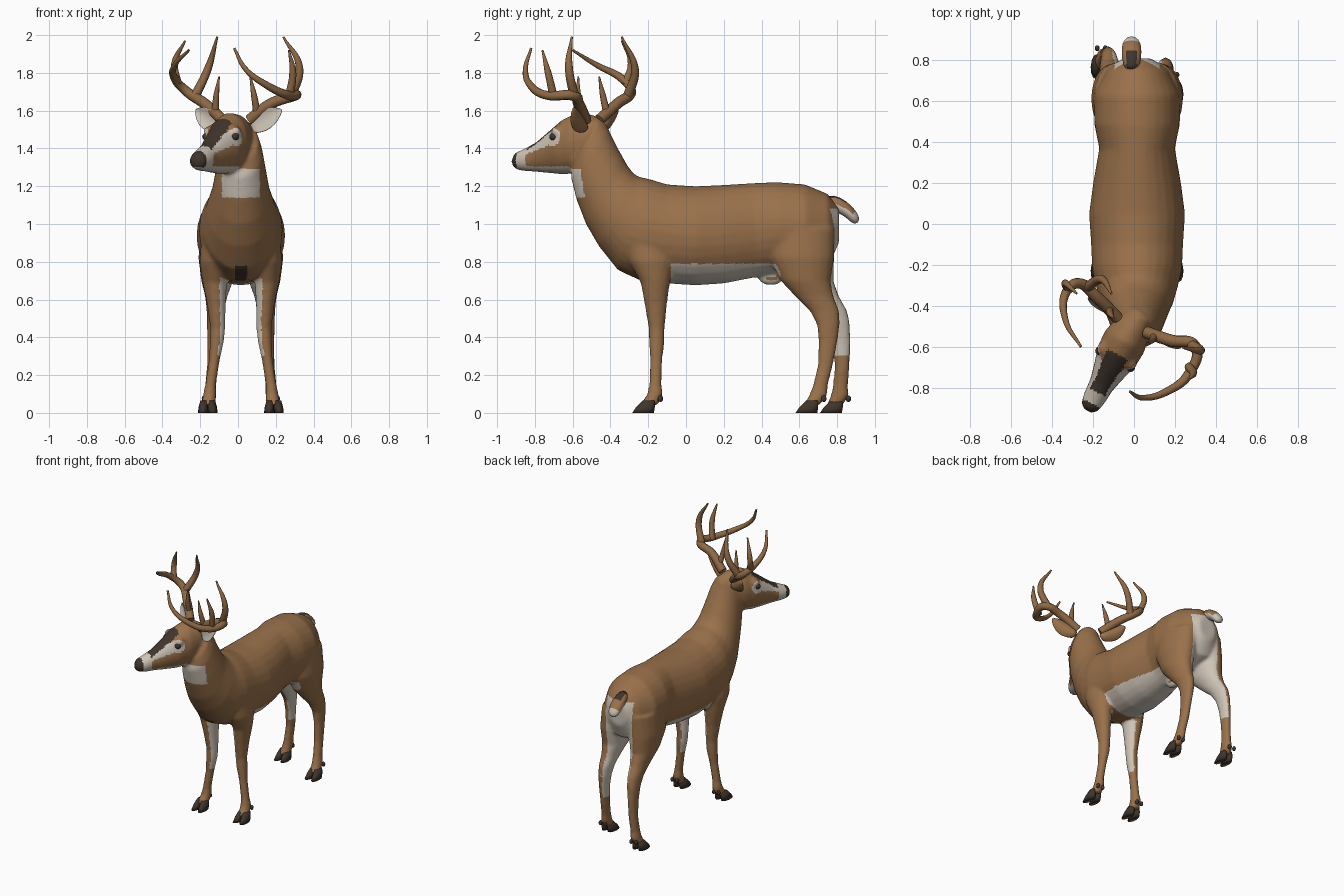
import bpy, bmesh, math
from mathutils import Vector as V

if bpy.data.objects.get("Cube"):
    bpy.data.objects.remove(bpy.data.objects["Cube"])


def material(name, rgb, rough=0.8):
    m = bpy.data.materials.new(name)
    m.use_nodes = True
    m.diffuse_color = (*rgb, 1)
    bsdf = next(n for n in m.node_tree.nodes if n.type == "BSDF_PRINCIPLED")
    bsdf.inputs["Base Color"].default_value = (*rgb, 1)
    bsdf.inputs["Roughness"].default_value = rough
    return m


FUR = material("brown fur", (0.32, 0.165, 0.07))
CREAM = material("cream fur", (0.62, 0.55, 0.47))
DARK = material("dark brown", (0.05, 0.035, 0.025))
ANTLER = material("antler brown", (0.27, 0.14, 0.06))
MID = 0.015                                   # x of the body's middle
POLL = V((0.01, -0.47, 0))                    # pivot of the turned head
FWD, LEFT, UP = V((-0.47, -0.88, 0)), V((0.88, -0.47, 0)), V((0, 0, 1))


def head_point(t, lat, z):
    return POLL + FWD * t + LEFT * lat + UP * z


def loft(bm, rings, side, segments=20, cup=0):
    """Skin closed oval rings, each given as (top, bottom, half width)."""
    loops = []
    for top, bottom, w in rings:
        mid, half = (top + bottom) / 2, (top - bottom) / 2
        loop = []
        for i in range(segments):
            a = math.tau * i / segments
            bend = cup * half.length * math.sin(a) ** 2
            loop.append(bm.verts.new(mid + half * math.sin(a) + side * (w * math.cos(a) + bend)))
        loops.append(loop)
    for p, q in zip(loops, loops[1:]):
        for i in range(segments):
            j = (i + 1) % segments
            bm.faces.new((p[i], p[j], q[j], q[i]))
    bm.faces.new(loops[0])
    bm.faces.new(loops[-1])


def blob(bm, centre, size):
    made = bmesh.ops.create_uvsphere(bm, u_segments=16, v_segments=10, radius=1)
    for v in made["verts"]:
        v.co = V(centre) + V([a * b for a, b in zip(v.co, size)])


def finish(name, bm, rule, mods=()):
    """Turn a bmesh into a smooth object coloured by rule(centre, normal)."""
    bmesh.ops.recalc_face_normals(bm, faces=bm.faces)
    mesh = bpy.data.meshes.new(name)
    bm.to_mesh(mesh)
    bm.free()
    ob = bpy.data.objects.new(name, mesh)
    bpy.context.collection.objects.link(ob)
    for kind, settings in mods:
        mod = ob.modifiers.new(kind, kind)
        for key, value in settings.items():
            setattr(mod, key, value)
    if mods:
        graph = bpy.context.evaluated_depsgraph_get()
        ob.data = bpy.data.meshes.new_from_object(ob.evaluated_get(graph))
        ob.modifiers.clear()
    palette = [FUR, CREAM, DARK, ANTLER]
    ob.data.materials.clear()
    for m in palette:
        ob.data.materials.append(m)
    for p in ob.data.polygons:
        p.use_smooth = True
        p.material_index = palette.index(rule(p.center, p.normal))
    return ob


# Torso and neck: top y, top z, bottom y, bottom z, half width
TORSO = [(.81, 1.08, .81, .9, .07), (.75, 1.16, .76, .79, .15), (.63, 1.21, .64, .74, .21),
         (.48, 1.222, .5, .74, .21), (.36, 1.217, .38, .72, .185), (.2, 1.207, .2, .685, .215),
         (.05, 1.2, .05, .675, .235), (-.1, 1.21, -.1, .685, .225), (-.2, 1.24, -.24, .7, .22),
         (-.25, 1.25, -.36, .755, .2), (-.28, 1.27, -.46, .88, .18), (-.31, 1.31, -.53, 1, .155),
         (-.36, 1.4, -.58, 1.13, .135), (-.41, 1.5, -.61, 1.25, .115), (-.46, 1.56, -.6, 1.33, .09)]
# Head: distance forward, top z, bottom z, half width
HEAD = [(-.05, 1.53, 1.42, .05), (.03, 1.58, 1.33, .09), (.12, 1.59, 1.27, .11),
        (.2, 1.555, 1.262, .105), (.28, 1.495, 1.268, .082), (.36, 1.435, 1.275, .062),
        (.44, 1.397, 1.28, .056), (.485, 1.38, 1.288, .045), (.505, 1.355, 1.305, .022)]
# Legs: x, z, front y, back y, half width
FRONT_LEG = [(.12, 1, -.34, -.1, .08), (.14, .8, -.3, -.07, .08), (.138, .69, -.24, -.085, .065),
             (.13, .58, -.22, -.1, .05), (.122, .45, -.198, -.113, .04), (.127, .38, -.197, -.113, .038),
             (.14, .28, -.19, -.125, .029), (.16, .15, -.195, -.13, .029),
             (.165, .1, -.205, -.12, .035), (.172, .04, -.245, -.15, .038)]
HIND_LEG = [(.1, .98, .42, .79, .11), (.12, .82, .44, .785, .105), (.125, .7, .5, .765, .085),
            (.13, .62, .575, .78, .06), (.135, .54, .655, .812, .046), (.14, .47, .692, .815, .04),
            (.145, .38, .702, .803, .032), (.15, .25, .697, .778, .029), (.16, .14, .67, .75, .03),
            (.165, .09, .65, .748, .035), (.172, .04, .62, .705, .038)]


def stride(s, z):
    """The right hind leg stands further back than the left."""
    return 0.13 * max(0, 1 - z / 0.8) if s < 0 else 0


# Body: torso, head and legs fused into one skin
bm = bmesh.new()
X = V((1, 0, 0))
loft(bm, [(V((MID, a, b)), V((MID, c, d)), w) for a, b, c, d, w in TORSO], X, 28)
loft(bm, [(head_point(t, 0, hi), head_point(t, 0, lo), w) for t, hi, lo, w in HEAD], LEFT)
for s in (-1, 1):
    for table in (FRONT_LEG, HIND_LEG):
        rings = []
        for x, z, front, back, w in table:
            dy = stride(s, z) if table is HIND_LEG else 0
            rings.append((V((MID + s * x, front + dy, z)), V((MID + s * x, back + dy, z)), w))
        loft(bm, rings, X)
    blob(bm, head_point(.2, s * .075, 1.49), (.035, .035, .03))      # brow
blob(bm, (MID, .45, .72), (.035, .07, .045))                         # sheath


def coat(c, n):
    t, lat = (c - POLL).dot(FWD), (c - POLL).dot(LEFT)
    x = c.x - MID
    inward = -n.x if x > 0 else n.x
    if c.z > 1.25 and t > 0.13:                                      # face
        if t > 0.462 and c.z > 1.3:
            return DARK
        if t > 0.4 or c.z < 1.305:
            return CREAM
        if 0.19 < t and abs(lat) < 0.055 and n.z > 0.6:
            return DARK
        if t > 0.25 and c.z > 1.49 - 0.3 * t:
            return CREAM
        eye = min((c - head_point(.215, s * .09, 1.46)).length for s in (-1, 1))
        return CREAM if eye < 0.048 else FUR
    if 1.14 < c.z < 1.29 and abs(x) < 0.1 and n.y < -0.3:            # throat
        return CREAM
    if c.y < -0.22 and abs(x) < 0.03 and c.z < 0.78:                 # breastbone
        return DARK
    if -0.08 < c.y < 0.5 and 0.6 < c.z < 0.79 and n.z < -0.35:       # belly
        return CREAM
    if c.y > 0.6 and 0.55 < c.z < 1.08 and abs(x) < 0.11 and n.y > 0.1:   # rump
        return CREAM
    if 0.3 < c.z < 0.8 and inward > 0.4:                             # inner legs
        return CREAM
    return FUR


finish("body", bm, coat, [("REMESH", {"mode": "VOXEL", "voxel_size": 0.011}),
                          ("SMOOTH", {"factor": 0.5, "iterations": 8})])

# Hooves: two toes and two dewclaws per foot
for s, side in ((-1, "right"), (1, "left")):
    for end, toe in (("front", -.285), ("hind", .58 + stride(s, 0))):
        bm = bmesh.new()
        for k in (-1, 1):
            x = MID + s * .175 + k * .024
            rings = [(V((x + k * .004, toe, 0)), V((x, toe + .115, 0)), .026),
                     (V((x, toe + .02, .03)), V((x, toe + .12, .03)), .025),
                     (V((x - k * .006, toe + .055, .065)), V((x, toe + .12, .065)), .018)]
            loft(bm, rings, X, 12)
            blob(bm, (x - k * .004, toe + .15, .075), (.012, .014, .018))
        finish(f"{side}_{end}_hoof", bm, lambda c, n: DARK)

# Tail: brown above with a dark streak, cream below
TAIL = [(.74, 1.16, .76, 1.08, .035), (.82, 1.145, .8, 1.06, .048), (.88, 1.095, .85, 1.035, .05),
        (.918, 1.045, .875, 1.005, .04), (.918, 1.015, .9, 1.0, .015)]
bm = bmesh.new()
loft(bm, [(V((-.012, a, b)), V((-.012, c, d)), w) for a, b, c, d, w in TAIL], X)


def tail_coat(c, n):
    if n.z < 0.1 or c.y > 0.89:
        return CREAM
    return DARK if abs(c.x + .012) < .025 and c.y < .84 else FUR


finish("tail", bm, tail_coat, [("SUBSURF", {"levels": 1})])

# Ears and eyes, mirrored across the turned head
EAR = [(0, .025, .02), (.05, .05, .017), (.11, .062, .012), (.165, .042, .009), (.205, .008, .004)]
for s, side in ((-1, "right"), (1, "left")):
    root = head_point(.02, s * .085, 1.5)
    axis = (LEFT * s * .86 + UP * .52 - FWD * .05).normalized()
    across = axis.cross(FWD).normalized()
    bm = bmesh.new()
    loft(bm, [(root + axis * d + across * h, root + axis * d - across * h, w) for d, h, w in EAR],
         FWD, 20, 0.45)
    finish(f"{side}_ear", bm, lambda c, n: CREAM if n.dot(FWD) > 0.15 else FUR,
           [("SUBSURF", {"levels": 1})])
    bm = bmesh.new()
    blob(bm, head_point(.217, s * .086, 1.462), (.022, .022, .02))
    finish(f"{side}_eye", bm, lambda c, n: DARK)


def branch(name, points, thick):
    """One tapering antler branch through the given points."""
    curve = bpy.data.curves.new(name, "CURVE")
    curve.dimensions = "3D"
    curve.bevel_depth, curve.bevel_resolution = thick, 3
    curve.resolution_u, curve.use_fill_caps = 8, True
    spline = curve.splines.new("BEZIER")
    spline.bezier_points.add(len(points) - 1)
    for i, (p, co) in enumerate(zip(spline.bezier_points, points)):
        p.co = co
        p.handle_left_type = p.handle_right_type = "AUTO"
        p.radius = 1 - 0.78 * (i / (len(points) - 1)) ** 2
    temp = bpy.data.objects.new(name, curve)
    bpy.context.collection.objects.link(temp)
    mesh = bpy.data.meshes.new_from_object(temp.evaluated_get(bpy.context.evaluated_depsgraph_get()))
    bpy.data.objects.remove(temp)
    bm = bmesh.new()
    bm.from_mesh(mesh)
    finish(name, bm, lambda c, n: ANTLER)


# Antlers: main beam and three tines each side
branch("left_beam", [(.06, -.53, 1.55), (.18, -.57, 1.64), (.3, -.6, 1.68), (.27, -.73, 1.68),
                     (.16, -.82, 1.73), (.04, -.85, 1.82), (-.02, -.82, 1.93)], .03)
branch("left_rear_tine", [(.28, -.59, 1.67), (.325, -.62, 1.83), (.24, -.605, 1.99)], .026)
branch("left_middle_tine", [(.27, -.7, 1.67), (.29, -.73, 1.8), (.27, -.76, 1.92)], .023)
branch("left_brow_tine", [(.1, -.55, 1.59), (.085, -.57, 1.68), (.065, -.57, 1.78)], .02)
branch("right_beam", [(-.08, -.46, 1.55), (-.18, -.36, 1.64), (-.27, -.29, 1.7), (-.335, -.34, 1.77),
                      (-.335, -.47, 1.84), (-.26, -.6, 1.92)], .03)
branch("right_rear_tine", [(-.23, -.31, 1.67), (-.16, -.27, 1.82), (-.11, -.34, 1.99)], .026)
branch("right_middle_tine", [(-.32, -.32, 1.74), (-.335, -.29, 1.85), (-.28, -.34, 1.97)], .023)
branch("right_brow_tine", [(-.12, -.42, 1.59), (-.115, -.44, 1.68), (-.1, -.46, 1.78)], .02)
